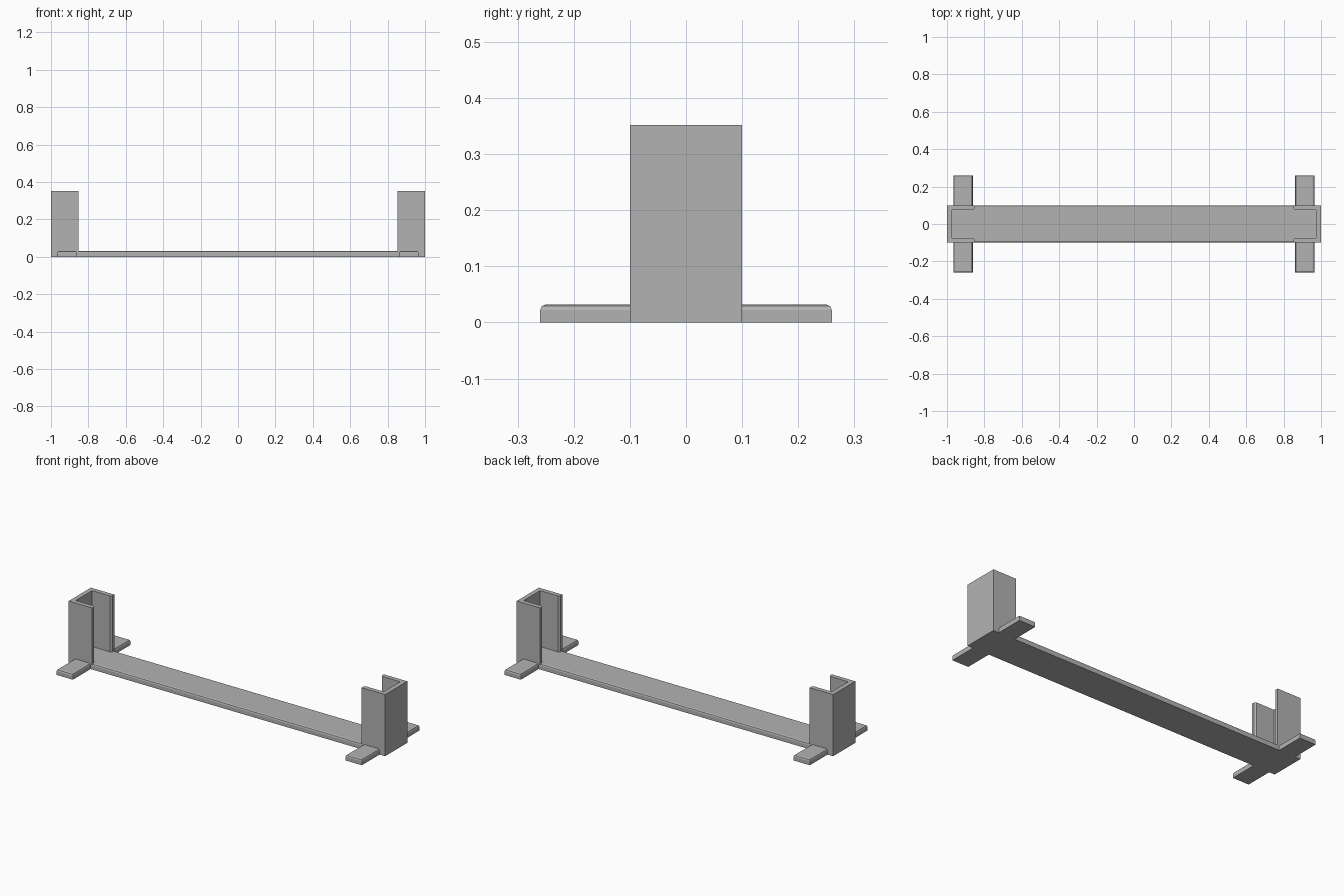
import bpy, bmesh

cube = bpy.data.objects.get("Cube")
if cube:
    bpy.data.objects.remove(cube, do_unlink=True)

grey = bpy.data.materials.new("plain grey")
grey.use_nodes = True
colour = (0.45, 0.45, 0.45, 1)
grey.diffuse_color = colour
grey.node_tree.nodes["Principled BSDF"].inputs["Base Color"].default_value = colour


def finish(bm, name):
    bmesh.ops.recalc_face_normals(bm, faces=bm.faces)
    mesh = bpy.data.meshes.new(name)
    bm.to_mesh(mesh)
    bm.free()
    mesh.materials.append(grey)
    obj = bpy.data.objects.new(name, mesh)
    bpy.context.collection.objects.link(obj)
    return obj


def extrude_outline(name, points, height):
    """Raise a flat outline from the ground."""
    bm = bmesh.new()
    face = bm.faces.new([bm.verts.new((x, y, 0)) for x, y in points])
    top = bmesh.ops.extrude_face_region(bm, geom=[face])["geom"]
    verts = [v for v in top if isinstance(v, bmesh.types.BMVert)]
    bmesh.ops.translate(bm, vec=(0, 0, height), verts=verts)
    return finish(bm, name)


def slab(name, x0, x1, y0, y1, height, rounded):
    """Box on the ground whose chosen top edges are softened."""
    bm = bmesh.new()
    bmesh.ops.create_cube(bm, size=1)
    for v in bm.verts:
        v.co.x = x1 if v.co.x > 0 else x0
        v.co.y = y1 if v.co.y > 0 else y0
        v.co.z = height if v.co.z > 0 else 0
    edges = [e for e in bm.edges
             if all(v.co.z > 0 for v in e.verts) and rounded(e)]
    bmesh.ops.bevel(bm, geom=edges, offset=0.01, segments=2,
                    profile=0.5, affect='EDGES')
    return finish(bm, name)


def along_x(edge):
    return abs(edge.verts[0].co.y - edge.verts[1].co.y) < 0.001


# Long base rail with softened long edges
slab("base_rail", -0.99, 0.99, -0.1, 0.1, 0.032, along_x)

wall, soft = 0.026, 0.008
for side, side_name in ((-1, "right"), (1, "left")):
    # U-shaped upright, open towards the middle, inner lips chamfered
    half = [(1, 0.1), (0.852, 0.1), (0.852, 0.1 - wall + soft),
            (0.852 + soft, 0.1 - wall), (1 - wall, 0.1 - wall)]
    outline = half + [(x, -y) for x, y in reversed(half)]
    extrude_outline(side_name + "_upright",
                    [(side * x, y) for x, y in outline], 0.352)

    # Stabilising feet in front and behind
    x0, x1 = sorted((side * 0.862, side * 0.965))
    for end, end_name in ((-1, "front"), (1, "back")):
        y0, y1 = sorted((end * 0.09, end * 0.26))

        def exposed(edge, end=end):
            return not all(abs(v.co.y) < 0.1 for v in edge.verts)

        slab(side_name + "_" + end_name + "_foot", x0, x1, y0, y1, 0.032, exposed)
